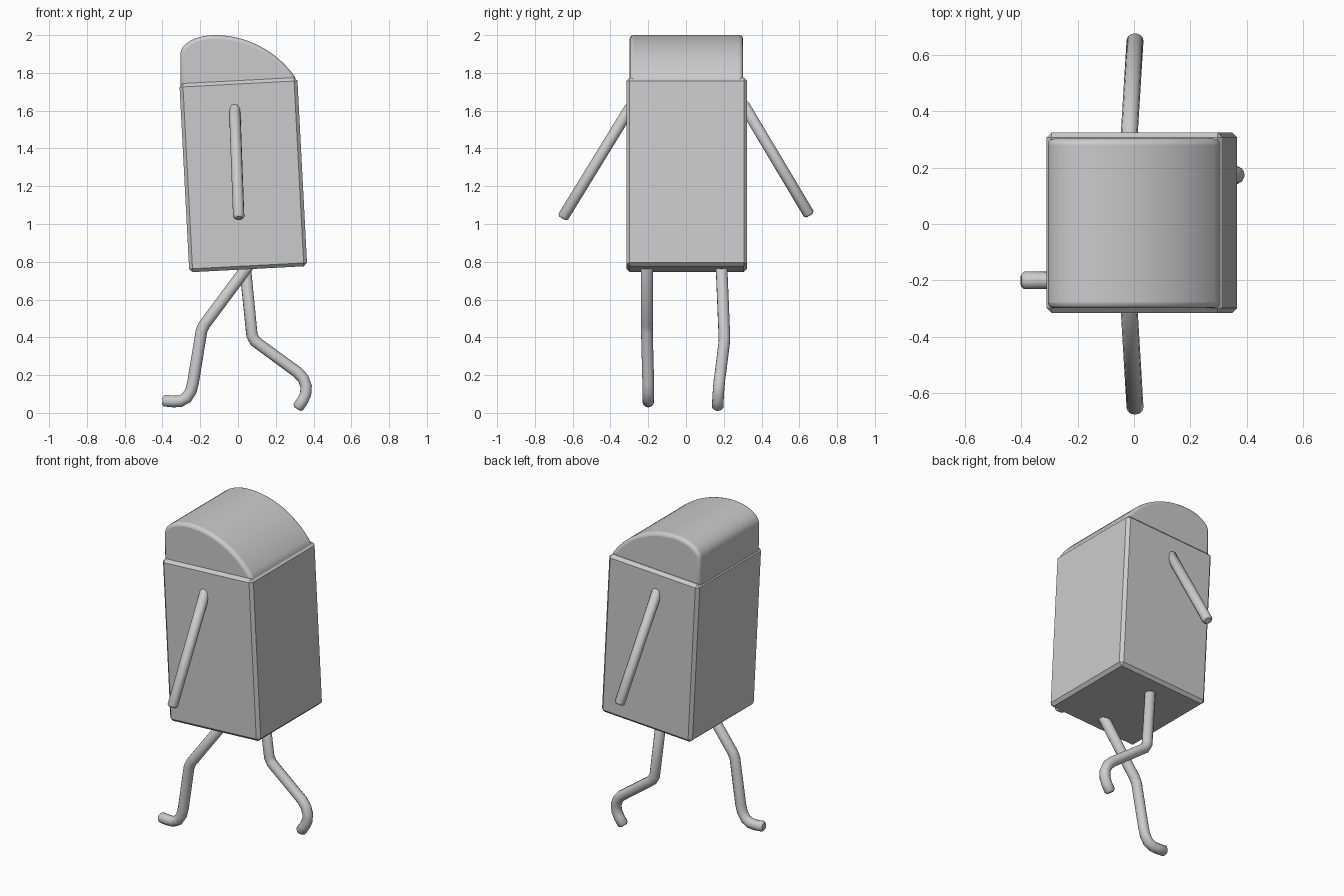
import bpy, bmesh
from math import radians, sin, cos
from mathutils import Vector

cube = bpy.data.objects.get("Cube")
if cube:
    bpy.data.objects.remove(cube, do_unlink=True)

# Single grey material
GREY = (0.6, 0.6, 0.6, 1)
grey = bpy.data.materials.new("plain_grey")
grey.use_nodes = True
grey.diffuse_color = GREY
bsdf = next(n for n in grey.node_tree.nodes if n.type == 'BSDF_PRINCIPLED')
bsdf.inputs["Base Color"].default_value = GREY


def activate(obj):
    bpy.ops.object.select_all(action='DESELECT')
    obj.select_set(True)
    bpy.context.view_layer.objects.active = obj


def add_mesh(name, bm):
    bmesh.ops.recalc_face_normals(bm, faces=bm.faces)
    mesh = bpy.data.meshes.new(name)
    bm.to_mesh(mesh)
    bm.free()
    mesh.materials.append(grey)
    obj = bpy.data.objects.new(name, mesh)
    bpy.context.collection.objects.link(obj)
    return obj


def bevel(obj, width, segments):
    mod = obj.modifiers.new("edge_bevel", 'BEVEL')
    mod.width = width
    mod.segments = segments
    mod.limit_method = 'ANGLE'
    mod.angle_limit = radians(45)


def tube(name, points, radius=0.031):
    """Round limb along a path, with softly rounded ends."""
    pts = [Vector(p) for p in points]
    tip = 0.35 * radius
    head = (pts[1] - pts[0]).normalized() * tip
    tail = (pts[-2] - pts[-1]).normalized() * tip
    path = [(pts[0], 0.65), (pts[0] + head, 1)]
    path += [(p, 1) for p in pts[1:-1]]
    path += [(pts[-1] + tail, 1), (pts[-1], 0.65)]
    curve = bpy.data.curves.new(name, 'CURVE')
    curve.dimensions = '3D'
    curve.bevel_depth = radius
    curve.bevel_resolution = 4
    curve.use_fill_caps = True
    spline = curve.splines.new('POLY')
    spline.points.add(len(path) - 1)
    for point, (co, r) in zip(spline.points, path):
        point.co = (*co, 1)
        point.radius = r
    curve.materials.append(grey)
    obj = bpy.data.objects.new(name, curve)
    bpy.context.collection.objects.link(obj)
    activate(obj)
    bpy.ops.object.convert(target='MESH')
    bpy.ops.object.shade_smooth_by_angle(angle=radians(50))


# Body: tall chamfered box, leaning slightly
bm = bmesh.new()
bmesh.ops.create_cube(bm, size=1)
bmesh.ops.scale(bm, vec=(0.625, 0.64, 1.0), verts=bm.verts)
body = add_mesh("body", bm)
body.location = (0.028, 0.004, 1.26)
body.rotation_euler.y = radians(-3)
bevel(body, 0.018, 1)

# Head: domed profile extruded across the body
profile = [(-0.303, 1.70)]
for i in range(9):
    a = radians(90 * i / 8)
    profile.append((-0.124 - 0.181 * cos(a), 1.9 + 0.1 * sin(a)))
for i in range(1, 17):
    a = radians(55.2 * i / 16)
    profile.append((-0.124 + 0.52 * sin(a), 1.48 + 0.52 * cos(a)))
profile.append((0.304, 1.73))
bm = bmesh.new()
side = bm.faces.new([bm.verts.new((x, -0.298, z)) for x, z in profile])
wall = bmesh.ops.extrude_face_region(bm, geom=[side])
moved = [v for v in wall["geom"] if isinstance(v, bmesh.types.BMVert)]
bmesh.ops.translate(bm, vec=(0, 0.6, 0), verts=moved)
head = add_mesh("head", bm)
bevel(head, 0.02, 3)
activate(head)
bpy.ops.object.shade_smooth_by_angle(angle=radians(40))

# Arms: straight rods hanging outwards
tube("right_arm", [(-0.018, -0.29, 1.625), (0.004, -0.655, 1.03)], 0.03)
tube("left_arm", [(-0.018, 0.30, 1.64), (0.004, 0.655, 1.045)], 0.03)

# Legs: bent at the knee with hooked feet, in mid stride
tube("front_leg", [
    (0.07, -0.207, 0.80), (-0.178, -0.207, 0.467), (-0.193, -0.207, 0.435),
    (-0.238, -0.2, 0.16), (-0.25, -0.2, 0.115), (-0.272, -0.2, 0.08),
    (-0.305, -0.2, 0.062), (-0.34, -0.2, 0.06), (-0.4, -0.2, 0.066)])
tube("rear_leg", [
    (0.035, 0.187, 0.80), (0.074, 0.203, 0.41), (0.092, 0.203, 0.378),
    (0.315, 0.183, 0.215), (0.345, 0.178, 0.183), (0.361, 0.174, 0.14),
    (0.358, 0.171, 0.1), (0.342, 0.169, 0.065), (0.313, 0.167, 0.022)])
